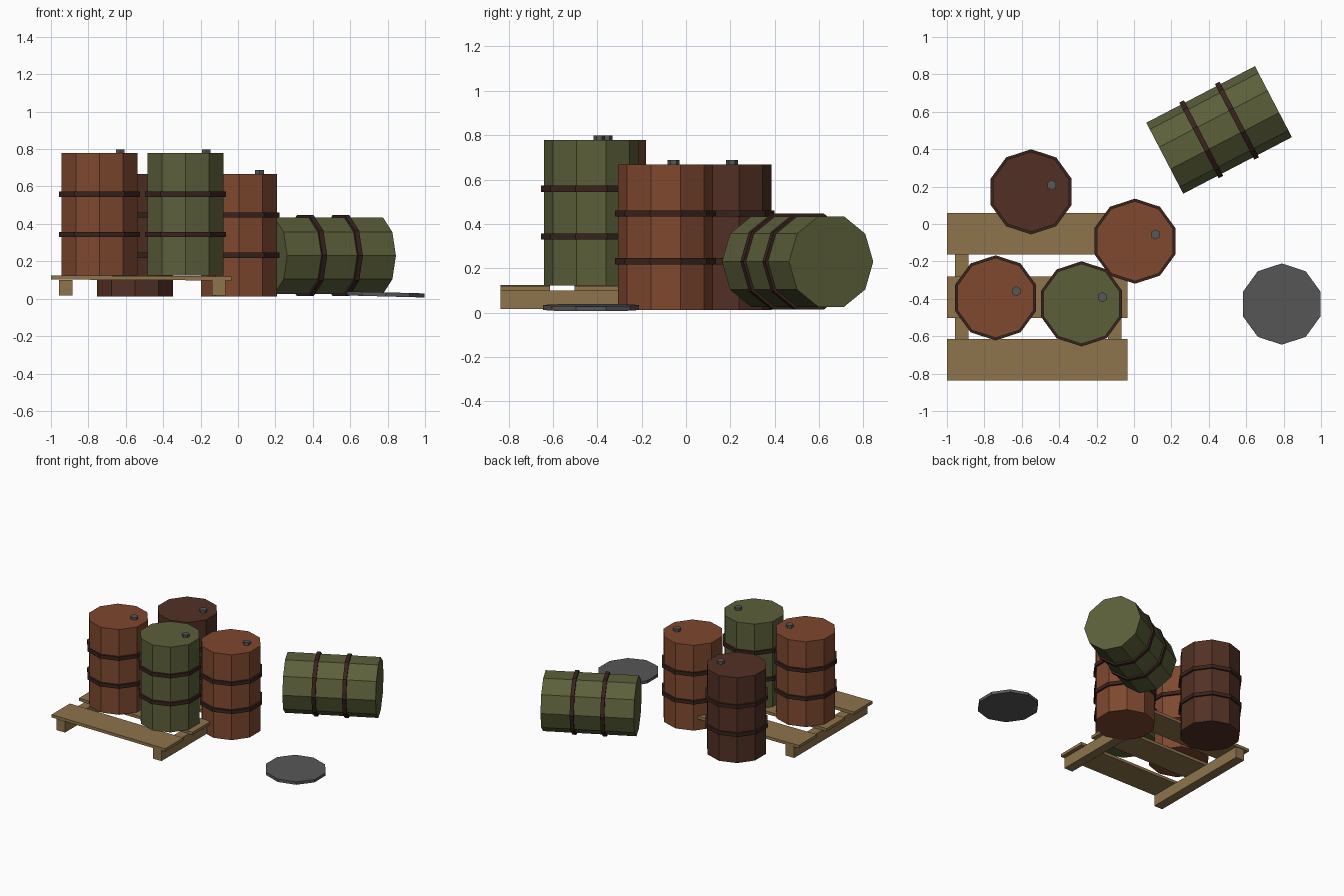
import bpy
from math import radians, pi
from mathutils import Matrix, Vector

if "Cube" in bpy.data.objects:
    bpy.data.objects.remove(bpy.data.objects["Cube"])


def material(name, color):
    m = bpy.data.materials.new(name)
    m.diffuse_color = (*color, 1)
    m.use_nodes = True
    m.node_tree.nodes["Principled BSDF"].inputs["Base Color"].default_value = m.diffuse_color
    return m


ORANGE = material("orange_paint", (0.21, 0.065, 0.028))
BROWN = material("brown_paint", (0.085, 0.03, 0.018))
GREEN = material("green_paint", (0.105, 0.115, 0.042))
BAND = material("band_rust", (0.04, 0.017, 0.012))
WOOD = material("wood", (0.27, 0.175, 0.072))
METAL = material("dark_metal", (0.095, 0.095, 0.095))


def cylinder(name, sides, r, depth, matrix, mat, turn=0.0):
    bpy.ops.mesh.primitive_cylinder_add(vertices=sides, radius=r, depth=depth)
    ob = bpy.context.object
    ob.name = name
    ob.data.transform(Matrix.Rotation(turn, 4, 'Z'))
    ob.matrix_world = matrix
    ob.data.materials.append(mat)
    return ob


def box(name, center, size, mat, tilt=0.0):
    bpy.ops.mesh.primitive_cube_add(size=1, location=center, rotation=(0, tilt, 0))
    ob = bpy.context.object
    ob.name = name
    ob.scale = size
    ob.data.materials.append(mat)


def move(x, y, z):
    return Matrix.Translation((x, y, z))


HEIGHT = 0.655


def barrel(name, frame, mat, bung=True):
    # Body is a decagon with corners on its local x axis; bands are turned half a side
    cylinder(name + "_body", 10, 0.214, HEIGHT, frame @ move(0, 0, HEIGHT / 2), mat, pi / 2 + pi / 10)
    for i, h in enumerate((0.22, 0.435)):
        cylinder(f"{name}_band_{i + 1}", 10, 0.2275, 0.028, frame @ move(0, 0, h), BAND)
    if bung:
        cylinder(name + "_bung", 6, 0.027, 0.03, frame @ move(0.11, 0.036, HEIGHT + 0.006), METAL)


# Pallet: three slats on two runners
for i, y in enumerate((-0.725, -0.392, -0.053)):
    box(f"pallet_slat_{i + 1}", (-0.517, y, 0.111), (0.965, 0.222, 0.022), WOOD, radians(0.3))
for i, x in enumerate((-0.922, -0.102)):
    box(f"pallet_runner_{i + 1}", (x, -0.39, 0.058), (0.072, 0.89, 0.084), WOOD)

# Standing barrels
barrel("pallet_barrel_left", move(-0.74, -0.395, 0.123), ORANGE)
barrel("pallet_barrel_right", move(-0.28, -0.427, 0.123), GREEN)
barrel("ground_barrel_front", move(0.005, -0.092, 0.012), ORANGE)
barrel("ground_barrel_back", move(-0.55, 0.172, 0.012), BROWN)

# Fallen barrel, lying along a diagonal
axis = Matrix.Rotation(radians(27.5), 4, 'Z') @ Matrix.Rotation(pi / 2, 4, 'Y')
barrel("fallen_barrel", move(0.455, 0.503, 0.23) @ axis @ move(0, 0, -HEIGHT / 2), GREEN, bung=False)

# Loose lid on the ground
cylinder("loose_lid", 10, 0.217, 0.022,
         move(0.79, -0.428, 0.023) @ Matrix.Rotation(radians(1.5), 4, 'Y'), METAL)
